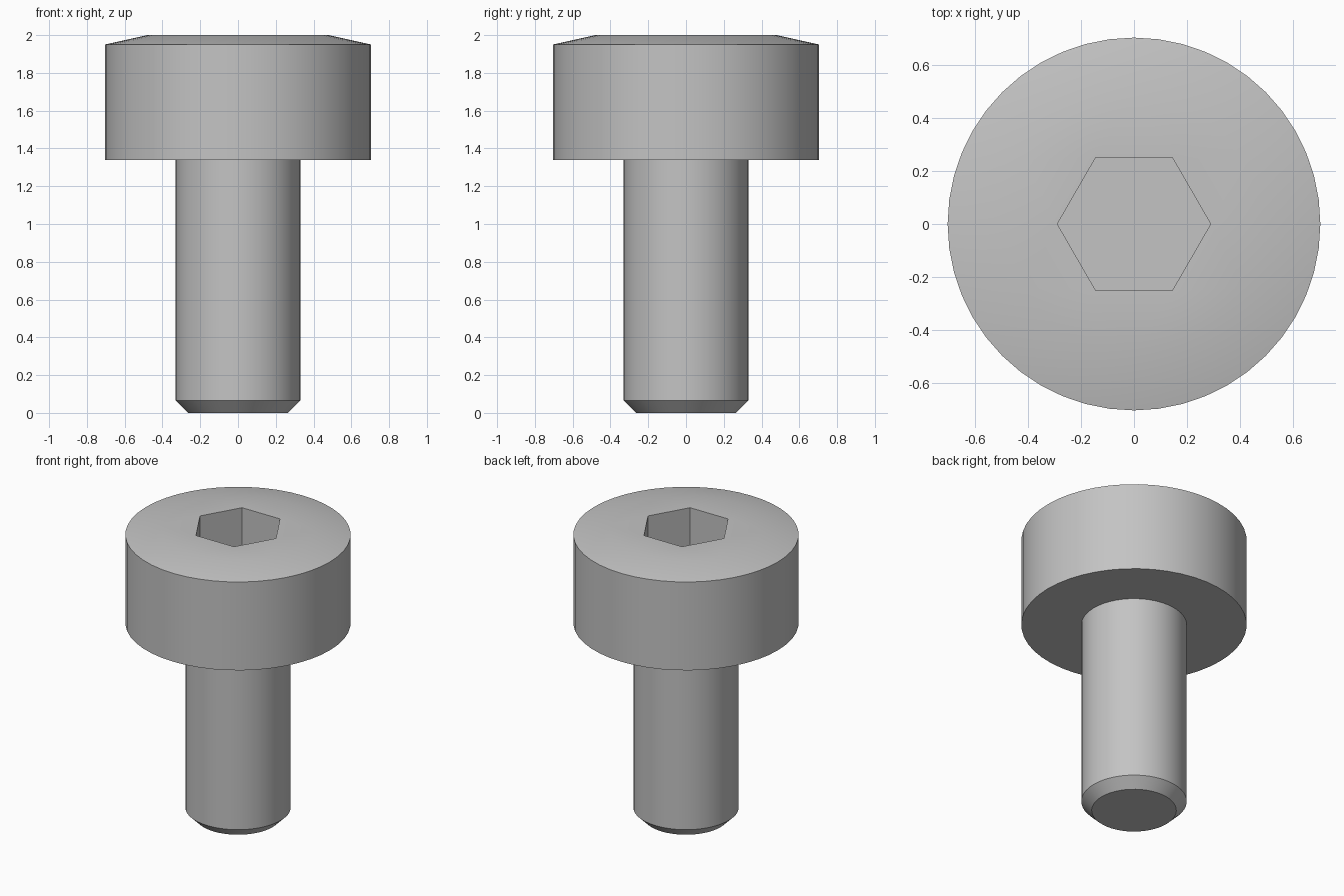
import bpy, bmesh, math

cube = bpy.data.objects.get("Cube")
if cube:
    bpy.data.objects.remove(cube, do_unlink=True)

SIDES = 48
SOCKET_RADIUS = 0.29
SOCKET_FLOOR = 1.66

steel = bpy.data.materials.new("steel_grey")
steel.use_nodes = True
grey = (0.55, 0.55, 0.55, 1)
steel.diffuse_color = grey
steel.node_tree.nodes["Principled BSDF"].inputs["Base Color"].default_value = grey

bm = bmesh.new()


def ring(radius, z, count):
    return [bm.verts.new((radius * math.cos(math.tau * i / count),
                          radius * math.sin(math.tau * i / count), z))
            for i in range(count)]


def wall(a, b):
    for i in range(len(a)):
        j = (i + 1) % len(a)
        bm.faces.new((a[i], a[j], b[j], b[i]))


def loop_edges(loop):
    return [bm.edges.get((v, loop[i - 1])) for i, v in enumerate(loop)]


# Turned body: chamfered tip, shank, head and shallow conical crown
profile = [(0.265, 0), (0.33, 0.065), (0.33, 1.34),
           (0.705, 1.34), (0.705, 1.95), (0.48, 2)]
rings = [ring(r, z, SIDES) for r, z in profile]
for lower, upper in zip(rings, rings[1:]):
    wall(lower, upper)
bm.faces.new(rings[0][::-1])

# Hexagonal drive socket
rim = ring(SOCKET_RADIUS, 2, 6)
floor = ring(SOCKET_RADIUS, SOCKET_FLOOR, 6)
wall(rim, floor)
bm.faces.new(floor)

# Flat top between the crown and the socket
bmesh.ops.triangle_fill(bm, use_beauty=True, normal=(0, 0, 1),
                        edges=loop_edges(rings[-1]) + loop_edges(rim))
bmesh.ops.recalc_face_normals(bm, faces=bm.faces)

mesh = bpy.data.meshes.new("socket_head_screw")
bm.to_mesh(mesh)
bm.free()
mesh.materials.append(steel)
screw = bpy.data.objects.new("socket_head_screw", mesh)
bpy.context.collection.objects.link(screw)

# Smooth round surfaces with crisp machined edges
bpy.context.view_layer.objects.active = screw
screw.select_set(True)
bpy.ops.object.shade_smooth_by_angle(angle=math.radians(30))
